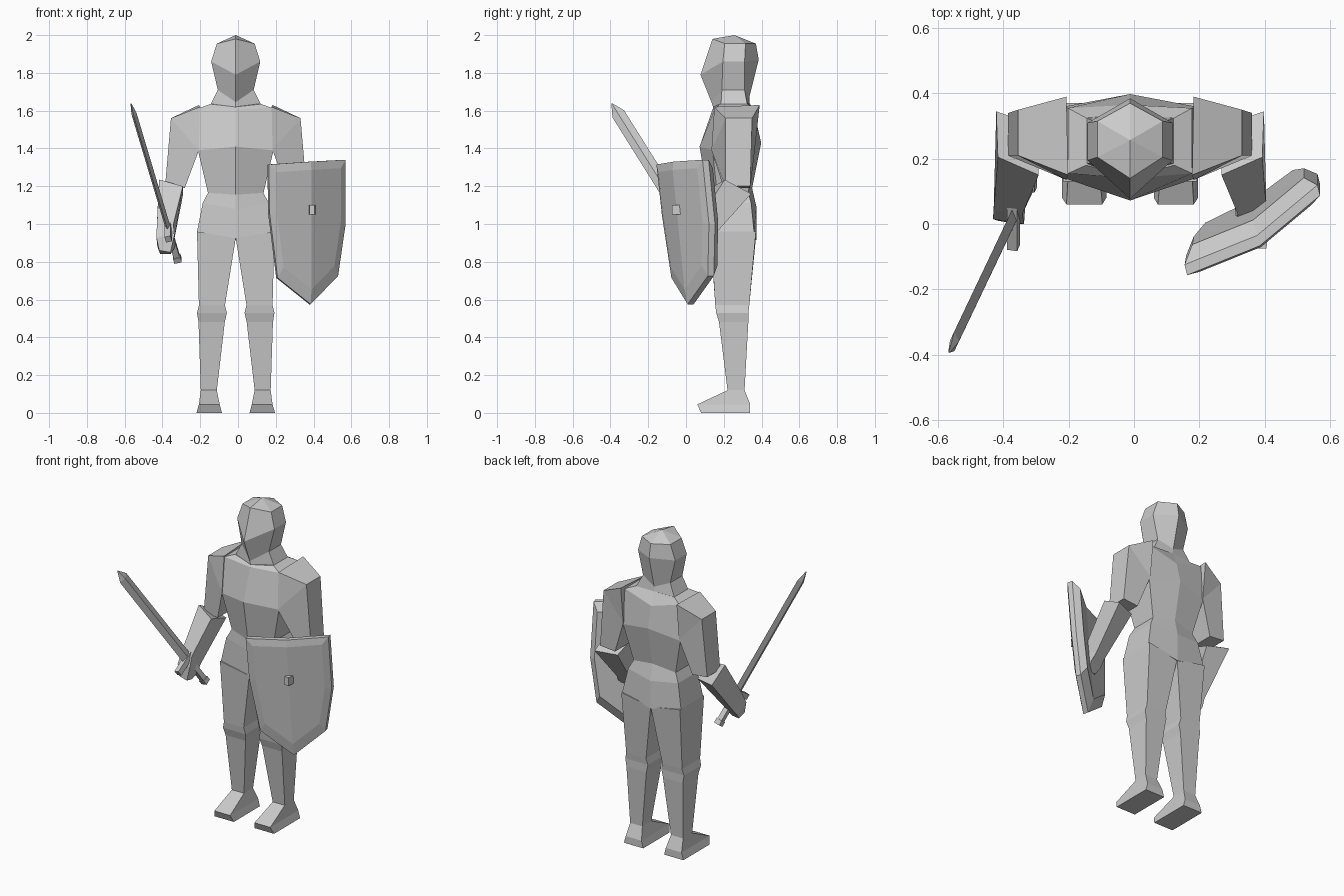
import bpy
import bmesh
from mathutils import Vector

default_cube = bpy.data.objects.get("Cube")
if default_cube:
    bpy.data.objects.remove(default_cube, do_unlink=True)

CENTRE = -0.012  # x of the body's mirror plane

steel = bpy.data.materials.new("plain_grey")
steel.use_nodes = True
GREY = (0.6, 0.6, 0.6, 1)
steel.diffuse_color = GREY
steel.node_tree.nodes["Principled BSDF"].inputs["Base Color"].default_value = GREY


def loft(name, rings, folded_caps=False):
    """Skin a list of equal point rings, capping both ends."""
    bm = bmesh.new()
    loops = [[bm.verts.new(p) for p in ring] for ring in rings]
    count = len(loops[0])
    for low, high in zip(loops, loops[1:]):
        for i in range(count):
            j = (i + 1) % count
            bm.faces.new((low[i], low[j], high[j], high[i]))
    for cap in (loops[0], loops[-1]):
        if folded_caps:
            half = count // 2
            bm.faces.new(cap[:half + 1])
            bm.faces.new(cap[half:] + cap[:1])
        else:
            bm.faces.new(cap)
    bmesh.ops.remove_doubles(bm, verts=bm.verts, dist=0.0005)
    bmesh.ops.recalc_face_normals(bm, faces=bm.faces)
    mesh = bpy.data.meshes.new(name)
    bm.to_mesh(mesh)
    bm.free()
    mesh.materials.append(steel)
    obj = bpy.data.objects.new(name, mesh)
    bpy.context.scene.collection.objects.link(obj)
    return obj


def hex_ring(w, front, side_front, side_back, back, zf, zs, zb):
    """Six points, with ridges down the front and the back."""
    half = [(w, side_front, zs), (w, side_back, zs)]
    points = [(0, front, zf)] + half + [(0, back, zb)]
    points += [(-x, y, z) for x, y, z in reversed(half)]
    return [(x + CENTRE, y, z) for x, y, z in points]


def box_ring(outer, inner, front, back, z, z_inner=None):
    zi = z if z_inner is None else z_inner
    return [(outer, front, z), (inner, front, zi), (inner, back, zi), (outer, back, z)]


def pair(name, rings):
    """Build a limb part on both sides of the body."""
    for side, sign in (("left", 1), ("right", -1)):
        loft(side + "_" + name,
             [[(sign * x + CENTRE, y, z) for x, y, z in ring] for ring in rings])


# Trunk and head
loft("torso", [
    hex_ring(.205, .13, .14, .36, .373, .925, .96, .915),
    hex_ring(.175, .125, .15, .345, .373, 1.08, 1.11, 1.09),
    hex_ring(.147, .115, .165, .33, .35, 1.155, 1.165, 1.19),
    hex_ring(.2, .072, .14, .36, .398, 1.41, 1.39, 1.43),
    hex_ring(.19, .14, .155, .355, .365, 1.605, 1.615, 1.56),
    hex_ring(.135, .145, .18, .325, .335, 1.62, 1.635, 1.64),
])
loft("head", [
    hex_ring(.135, .145, .185, .325, .335, 1.615, 1.63, 1.64),
    hex_ring(.095, .135, .19, .31, .335, 1.645, 1.71, 1.67),
    hex_ring(.13, .077, .195, .31, .385, 1.79, 1.86, 1.87),
    hex_ring(.1, .14, .205, .315, .37, 1.98, 1.955, 1.955),
    hex_ring(0, .257, .257, .257, .257, 2, 2, 2),
])

# Legs and feet
pair("leg", [
    box_ring(.205, 0, .13, .37, .96, .925),
    box_ring(.195, .057, .155, .335, .57),
    box_ring(.205, .047, .16, .33, .53),
    box_ring(.197, .058, .175, .33, .48),
    box_ring(.185, .1, .22, .31, .12),
])
pair("foot", [
    box_ring(.185, .1, .22, .31, .12),
    box_ring(.195, .085, .06, .34, .045),
    box_ring(.208, .073, .08, .34, 0),
])

# Arms: the shoulder block turns down at the armpit
armpit = [(.195, .365, 1.4), (.195, .135, 1.39)]
pair("upper_arm", [
    [(.19, .15, 1.62), (.195, .39, 1.63)] + armpit,
    [(.343, .21, 1.56), (.343, .35, 1.56)] + armpit,
    [(.374, .21, 1.2), (.374, .34, 1.2), (.27, .34, 1.19), (.27, .2, 1.19)],
])
pair("forearm", [
    [(.405, .205, 1.235), (.28, .15, 1.2), (.28, .3, 1.15), (.41, .345, 1.16)],
    [(.418, .04, .98), (.33, .03, 1.0), (.325, .11, .92), (.405, .13, .92)],
])
pair("hand", [
    [(.418, .04, .98), (.33, .03, 1.0), (.325, .11, .92), (.405, .13, .92)],
    [(.42, .015, .93), (.325, 0, .94), (.32, .07, .88), (.415, .1, .88)],
    [(.405, .01, .86), (.345, 0, .85), (.345, .05, .84), (.4, .06, .84)],
])

# Sword, in its own axes: along the blade, across its flat, through it
grip = Vector((-.37, .02, .98))
along = Vector((-.245, -.515, .82)).normalized()
across = Vector((0, .85, .53)).normalized()
through = along.cross(across)


def sword_part(name, sections, diamond=False):
    corners = [(1, 0), (0, 1), (-1, 0), (0, -1)] if diamond else \
        [(1, 1), (-1, 1), (-1, -1), (1, -1)]
    loft(name, [[grip + along * t + across * (a * w) + through * (b * d)
                 for a, b in corners] for t, w, d in sections])


sword_part("blade", [(0, .037, .014), (.735, .036, .014), (.8, .003, .003)], True)
sword_part("crossguard", [(-.02, .11, .016), (.015, .11, .016)])
sword_part("hilt", [(-.2, .016, .016), (-.02, .016, .016)])
sword_part("pommel", [(-.215, .02, .02), (-.185, .02, .02)])

# Shield: a folded plate that leans back, with a bevelled rim
MID_X, TOP_Z, HEART_Z = .385, 1.33, 1.06
outline = [(MID_X, TOP_Z), (.57, 1.34), (.57, 1.0), (.53, .725),
           (MID_X, .575), (.21, .715), (.168, 1.05), (.163, 1.315)]


def shield_ring(scale, dx, dy):
    ring = []
    for x, z in outline:
        x = MID_X + (x - MID_X) * scale
        z = HEART_Z + (z - HEART_Z) * scale
        slope = .41 if x < MID_X else .84
        y = -.067 + slope * (x - MID_X) + .1 * (TOP_Z - z)
        ring.append((x + dx, y + dy, z))
    return ring


loft("shield", [shield_ring(.84, .004, -.008), shield_ring(1, 0, 0),
                shield_ring(1, -.008, .032), shield_ring(.84, -.02, .075)], True)

# Boss on the fold of the shield
loft("shield_boss", [[(MID_X + .007 + sx * r, y, 1.075 + sz * .026)
                      for sx, sz in ((-1, -1), (1, -1), (1, 1), (-1, 1))]
                     for r, y in ((.014, -.075), (.018, -.03))])
